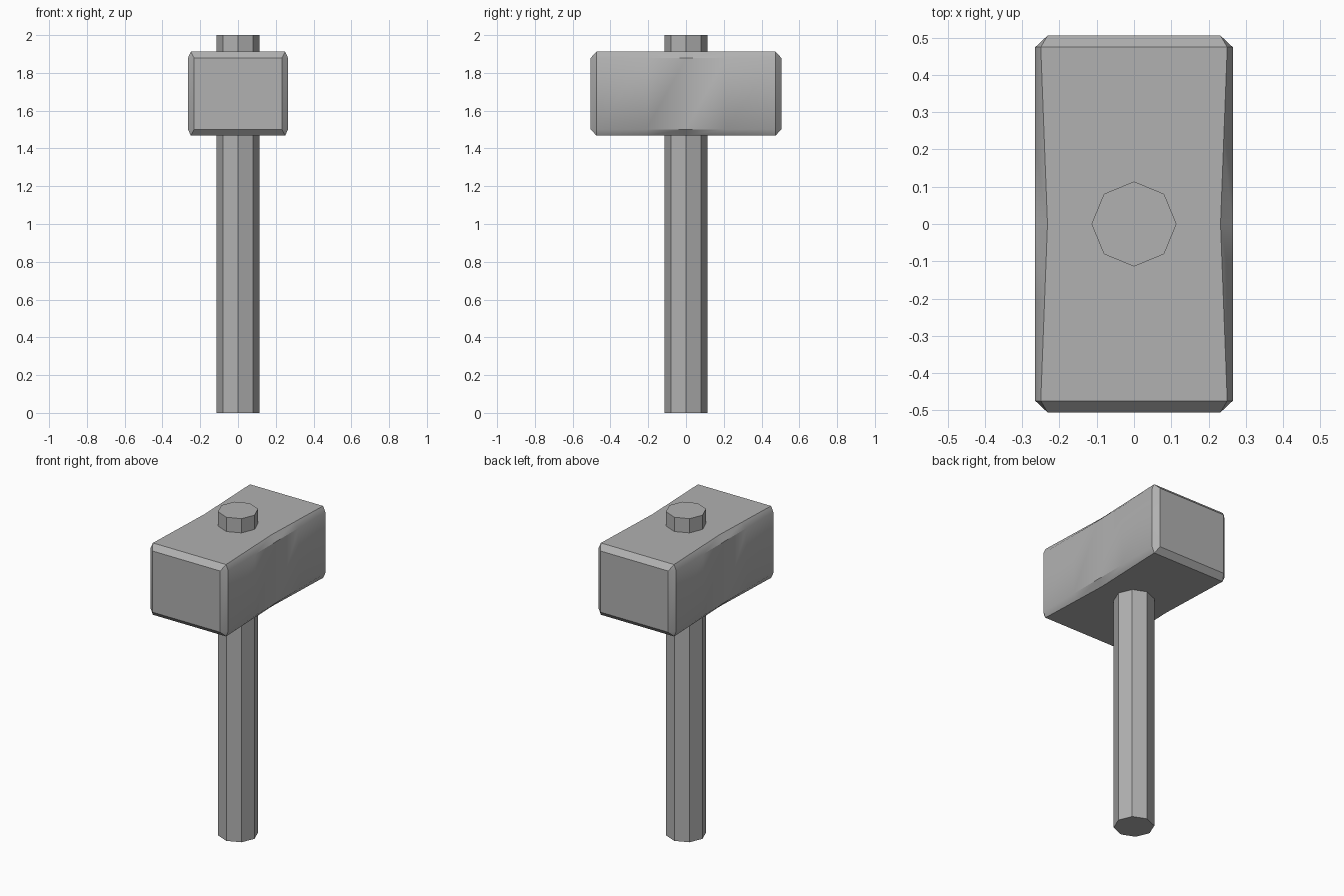
import bpy, bmesh, math

if "Cube" in bpy.data.objects:
    bpy.data.objects.remove(bpy.data.objects["Cube"])

# Dark grey for every part
grey = bpy.data.materials.new("dark_grey")
grey.diffuse_color = (0.44, 0.44, 0.44, 1)
grey.use_nodes = True
grey.node_tree.nodes["Principled BSDF"].inputs["Base Color"].default_value = grey.diffuse_color

# Handle: eight-sided shaft passing through the head
bpy.ops.mesh.primitive_cylinder_add(vertices=8, radius=0.114, depth=2, location=(0, 0, 1))
handle = bpy.context.object
handle.name = "handle"
handle.data.materials.append(grey)

# Head: chamfered block lofted along y, chamfers widening towards the middle
HEAD_Z = 1.69


def section(bm, y, hx, hz, cx, cz):
    """Rectangle of half size hx, hz with corners cut by cx and cz."""
    pts = [(hx, hz - cz), (hx - cx, hz), (cx - hx, hz), (-hx, hz - cz),
           (-hx, cz - hz), (cx - hx, -hz), (hx - cx, -hz), (hx, cz - hz)]
    return [bm.verts.new((x, y, HEAD_Z + z)) for x, z in pts]


bm = bmesh.new()
rings = [section(bm, y, *s) for y, s in (
    (-0.505, (0.232, 0.189, 0, 0)),
    (-0.474, (0.265, 0.222, 0.015, 0.033)),
    (-0.21, (0.265, 0.222, 0.025, 0.033)),
    (0.0, (0.265, 0.222, 0.033, 0.033)),
    (0.21, (0.265, 0.222, 0.025, 0.033)),
    (0.474, (0.265, 0.222, 0.015, 0.033)),
    (0.505, (0.232, 0.189, 0, 0)))]
for a, b in zip(rings, rings[1:]):
    for i in range(8):
        j = (i + 1) % 8
        bm.faces.new((a[i], a[j], b[j], b[i]))
bm.faces.new(rings[0])
bm.faces.new(rings[-1])

# Merge the doubled corners of the striking faces
bmesh.ops.remove_doubles(bm, verts=bm.verts[:], dist=0.0005)
bmesh.ops.recalc_face_normals(bm, faces=bm.faces[:])
mesh = bpy.data.meshes.new("head")
bm.to_mesh(mesh)
bm.free()
mesh.materials.append(grey)
head = bpy.data.objects.new("head", mesh)
bpy.context.collection.objects.link(head)

# Soften only the shallow chamfer ends
bpy.ops.object.select_all(action='DESELECT')
head.select_set(True)
bpy.context.view_layer.objects.active = head
bpy.ops.object.shade_smooth_by_angle(angle=math.radians(34))
